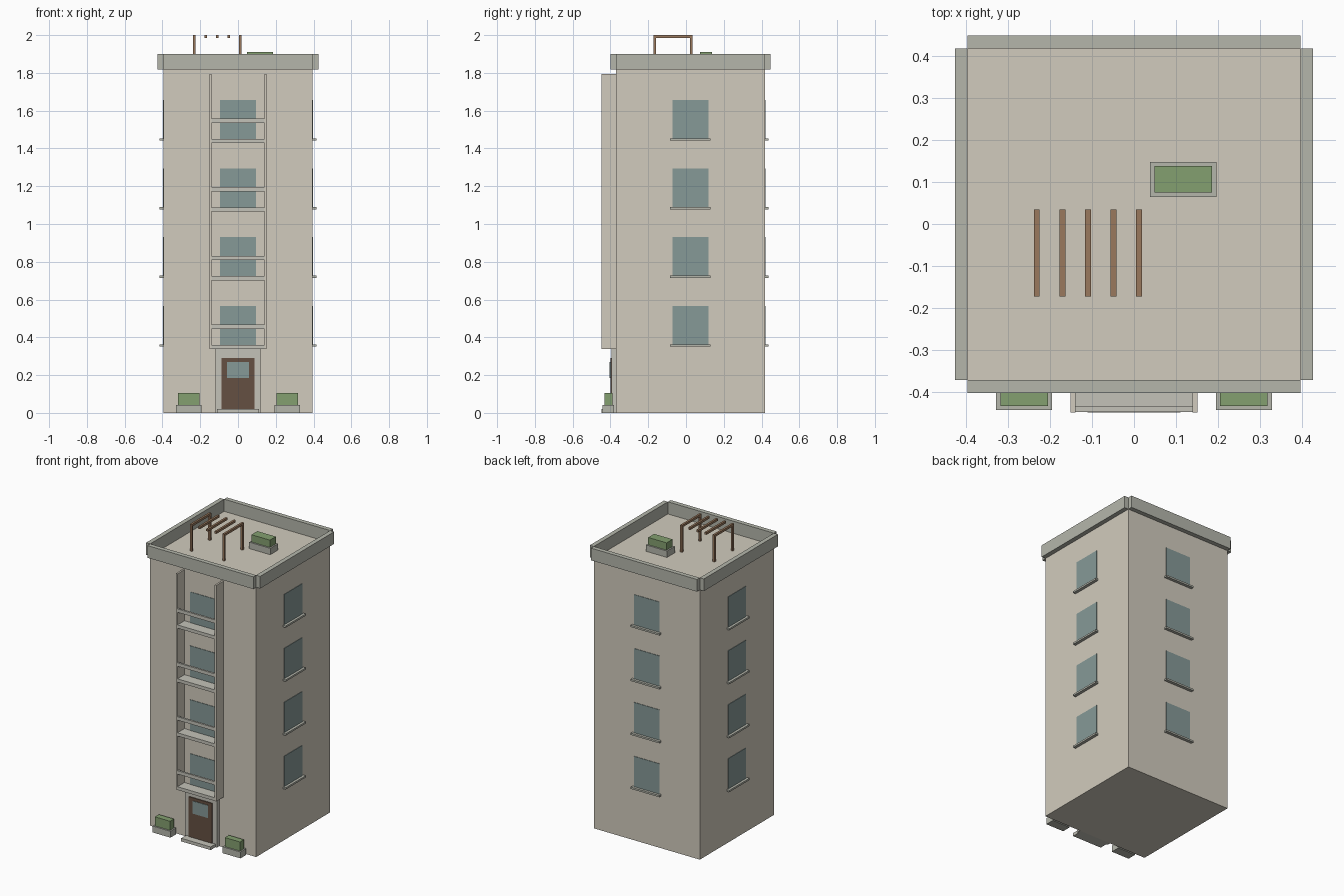
import bpy

if "Cube" in bpy.data.objects:
    bpy.data.objects.remove(bpy.data.objects["Cube"])


def material(name, rgb):
    m = bpy.data.materials.new(name)
    m.diffuse_color = (*rgb, 1)
    m.use_nodes = True
    m.node_tree.nodes["Principled BSDF"].inputs["Base Color"].default_value = m.diffuse_color
    return m


WALL = material("wall", (0.64, 0.60, 0.51))
STONE = material("stone", (0.46, 0.47, 0.41))
SLAB = material("pale_stone", (0.55, 0.54, 0.48))
GLASS = material("glass", (0.24, 0.32, 0.31))
DOOR = material("door_wood", (0.13, 0.08, 0.055))
TIMBER = material("timber", (0.32, 0.19, 0.11))
LEAF = material("leaf", (0.23, 0.35, 0.16))


def box(name, x, y, z, mat):
    """Axis-aligned box from (min, max) pairs."""
    lo, hi = zip(x, y, z)
    bpy.ops.mesh.primitive_cube_add(size=1, location=[(a + b) / 2 for a, b in zip(lo, hi)])
    ob = bpy.context.object
    ob.name = name
    ob.scale = [b - a for a, b in zip(lo, hi)]
    bpy.ops.object.transform_apply(location=False, rotation=False, scale=True)
    ob.data.materials.append(mat)
    return ob


HALF = 0.395                    # half width of the tower
FRONT, BACK = -0.371, 0.417
MID = (FRONT + BACK) / 2
ROOF, TOP = 1.818, 1.90
STOREY = 0.3635
LIP = 0.03

# Tower body
box("tower_body", (-HALF, HALF), (FRONT, BACK), (0, ROOF), WALL)

# Parapet, overhanging the walls, with open corner notches
PZ = (ROOF, TOP)
box("parapet_front", (-HALF, HALF), (FRONT - LIP, FRONT), PZ, STONE)
box("parapet_back", (-HALF, HALF), (BACK, BACK + LIP), PZ, STONE)
for s, side in ((-1, "left"), (1, "right")):
    box(f"parapet_{side}", sorted((s * HALF, s * (HALF + LIP))), (FRONT, BACK), PZ, STONE)

# Windows, sills and balconies on each upper storey
for i in range(4):
    z = 0.36 + i * STOREY
    wz, sz = (z, z + 0.207), (z - 0.009, z + 0.003)
    box("front_window", (-0.095, 0.095), (FRONT - 0.003, FRONT + 0.01), wz, GLASS)
    box("back_window", (-0.095, 0.095), (BACK - 0.01, BACK + 0.003), wz, GLASS)
    box("back_sill", (-0.107, 0.107), (BACK - 0.005, BACK + 0.02), sz, STONE)
    for s, side in ((-1, "left"), (1, "right")):
        box(f"{side}_window", sorted((s * (HALF - 0.01), s * (HALF + 0.003))),
            (MID - 0.095, MID + 0.095), wz, GLASS)
        box(f"{side}_sill", sorted((s * (HALF - 0.005), s * (HALF + 0.02))),
            (MID - 0.107, MID + 0.107), sz, STONE)
    box("balcony_slab", (-0.145, 0.145), (-0.446, FRONT), (z - 0.022, z), SLAB)
    box("balcony_rail", (-0.14, 0.14), (-0.446, -0.433), (z + 0.085, z + 0.108), SLAB)

# Vertical balcony side walls
for s, side in ((-1, "left"), (1, "right")):
    box(f"balcony_wall_{side}", sorted((s * 0.139, s * 0.151)), (-0.447, FRONT),
        (0.338, 1.795), WALL)

# Entrance
box("door_surround", (-0.12, 0.12), (-0.395, FRONT), (0, 0.338), SLAB)
box("door", (-0.088, 0.088), (-0.401, -0.385), (0.015, 0.29), DOOR)
box("door_glass", (-0.058, 0.058), (-0.404, -0.395), (0.185, 0.27), GLASS)
box("door_step", (-0.11, 0.11), (-0.448, FRONT), (0, 0.021), SLAB)


# Planters: stone trough with a clipped hedge
def planter(name, cx, cy, z, w, d, h):
    box(name + "_trough", (cx - w / 2, cx + w / 2), (cy - d / 2, cy + d / 2), (z, z + 0.043), STONE)
    w, d = w - 0.02, d - 0.02
    box(name + "_hedge", (cx - w / 2, cx + w / 2), (cy - d / 2, cy + d / 2), (z + 0.04, z + h), LEAF)


for s in (-1, 1):
    planter("door_planter", s * 0.261, -0.411, 0, 0.133, 0.062, 0.104)
planter("roof_planter", 0.117, 0.106, ROOF, 0.157, 0.083, 0.092)

# Roof pergola: five slats, with posts under the outer two
Y0, Y1, T = -0.172, 0.035, 0.014
for i in range(5):
    x = -0.231 + i * 0.0608
    span = (x - T / 2, x + T / 2)
    box("pergola_slat", span, (Y0, Y1), (1.985, 2.0), TIMBER)
    if i in (0, 4):
        for y in (Y0, Y1 - T):
            box("pergola_post", span, (y, y + T), (ROOF, 1.986), TIMBER)
